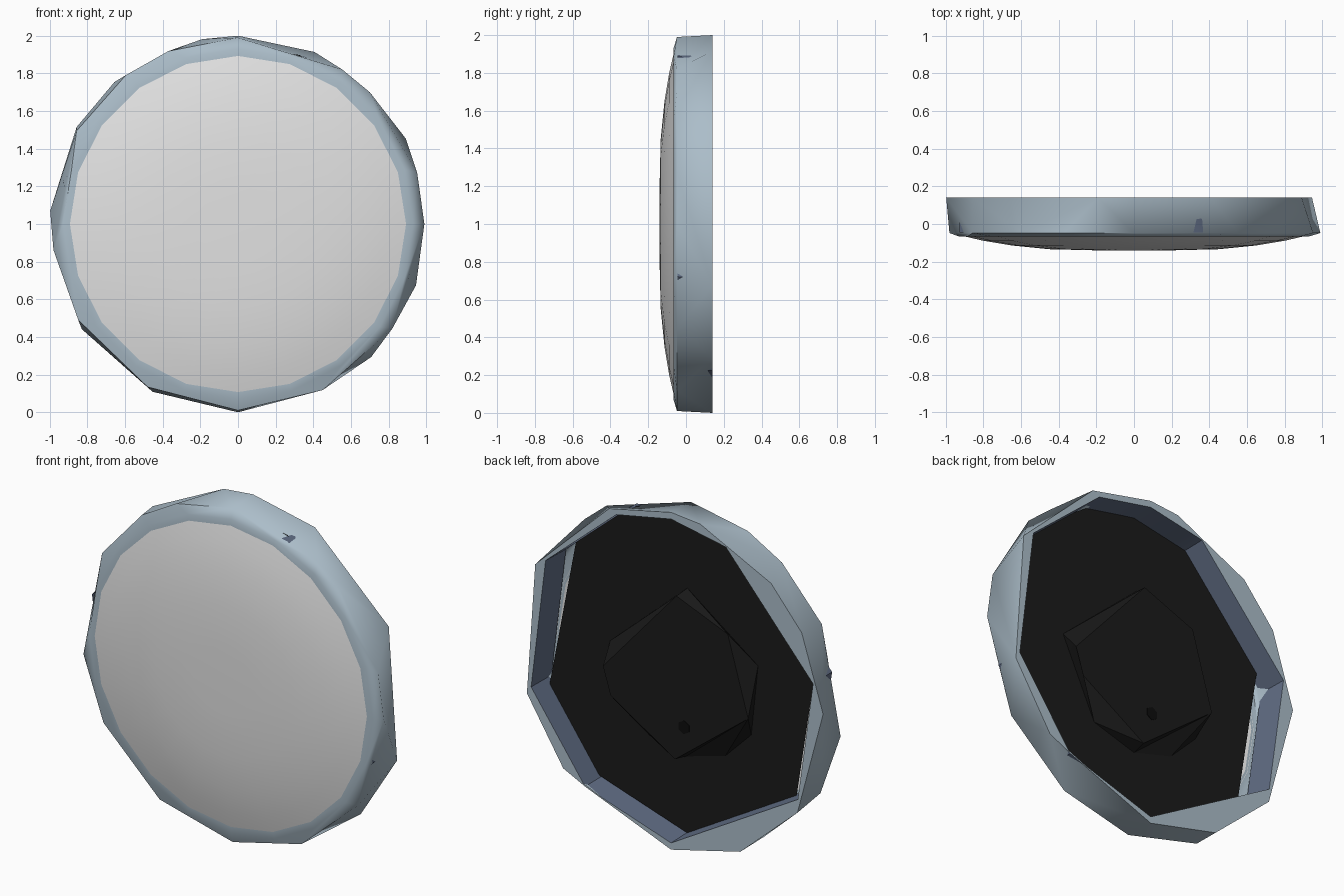
import bpy, bmesh, math

if "Cube" in bpy.data.objects:
    bpy.data.objects.remove(bpy.data.objects["Cube"])


def material(name, rgb):
    m = bpy.data.materials.new(name)
    m.diffuse_color = (*rgb, 1)
    m.use_nodes = True
    m.node_tree.nodes["Principled BSDF"].inputs["Base Color"].default_value = m.diffuse_color
    return m


BLUE_GREY = material("blue grey metal", (0.41, 0.51, 0.585))
INNER = material("dark blue grey", (0.12, 0.155, 0.235))
WHITE = material("off white glass", (0.77, 0.77, 0.77))
BLACK = material("black plastic", (0.0105, 0.0105, 0.0105))
DEEP = material("deep black", (0.004, 0.004, 0.004))


def loft(name, mat, rings, front_cap=False, back_cap=False, center=(0, 1), angle=30):
    """Skin rings of (angles, radius, y), listed from the front centre outward and back.
    Rings may have different corner counts; corners are joined in angle order."""
    bm = bmesh.new()
    loops = []
    for angles, r, y in rings:
        keys = sorted((a + 100) % 360 for a in angles)
        verts = []
        for k in keys:
            a = math.radians(k - 100)
            verts.append(bm.verts.new((center[0] + r * math.cos(a), y,
                                       center[1] + r * math.sin(a))))
        loops.append((keys, verts))
    for (ka, va), (kb, vb) in zip(loops, loops[1:]):
        i = j = 0
        na, nb = len(va), len(vb)
        while i < na or j < nb:
            next_a = ka[(i + 1) % na] + 360 * ((i + 1) // na) if i < na else 1e9
            next_b = kb[(j + 1) % nb] + 360 * ((j + 1) // nb) if j < nb else 1e9
            a, b = va[i % na], vb[j % nb]
            if abs(next_a - next_b) < 1e-6:
                bm.faces.new((a, b, vb[(j + 1) % nb], va[(i + 1) % na]))
                i, j = i + 1, j + 1
            elif next_a < next_b:
                bm.faces.new((a, b, va[(i + 1) % na]))
                i += 1
            else:
                bm.faces.new((a, b, vb[(j + 1) % nb]))
                j += 1
    if front_cap:
        bm.faces.new(loops[0][1])
    if back_cap:
        bm.faces.new(loops[-1][1][::-1])
    me = bpy.data.meshes.new(name)
    bm.to_mesh(me)
    bm.free()
    me.materials.append(mat)
    ob = bpy.data.objects.new(name, me)
    bpy.context.collection.objects.link(ob)
    bpy.ops.object.select_all(action='DESELECT')
    ob.select_set(True)
    bpy.context.view_layer.objects.active = ob
    bpy.ops.object.shade_smooth_by_angle(angle=math.radians(angle))
    return ob


# Corner angles of the faceted outlines
round20 = list(range(-90, 270, 18))
front_edge = [-90, -63, -34, 0, 16, 45, 56, 90, 112, 127, 150, 188, 211, 241]
back_edge = [-90, -45, -19, 27, 66, 90, 101, 131, 149, 176, 214, 243]
opening = [-90, -54, -17, 31, 68, 90, 112, 166, 210]
panel = [-91, -53, -20, 42, 70, 90, 112, 156, 222]

# Outer frame: front bevel, side band and back rim
loft("frame", BLUE_GREY, [
    (round20, 0.88, -0.068),
    (round20, 0.93, -0.066),
    (front_edge, 0.99, -0.048),
    (back_edge, 1.0, 0.14),
    (opening, 0.96, 0.14),
], angle=55)

# Inner wall of the frame, seen from behind
loft("frame_inner_wall", INNER, [
    (opening, 0.96, 0.14),
    (opening, 0.955, -0.045),
])

# Domed front glass
loft("front_glass", WHITE, [
    (round20, 0.2, -0.140),
    (round20, 0.45, -0.134),
    (round20, 0.65, -0.114),
    (round20, 0.80, -0.089),
    (round20, 0.895, -0.067),
], front_cap=True, angle=40)

# Recessed back panel
loft("back_panel", BLACK, [(panel, 0.955, 0.0)], back_cap=True)

# Raised housing in the middle of the back
loft("back_housing", BLACK, [
    ([91, 161, 211, 239, 270, 304, 6], 0.50, 0.0),
    ([90, 134, 194, 271, 333, 353], 0.485, 0.09),
], back_cap=True)

# Small hanging hole drawn as a thin plate
loft("hanging_hole", DEEP, [
    (range(-90, 270, 60), 0.04, 0.089),
    (range(-90, 270, 60), 0.04, 0.093),
], back_cap=True, center=(-0.05, 0.72))
